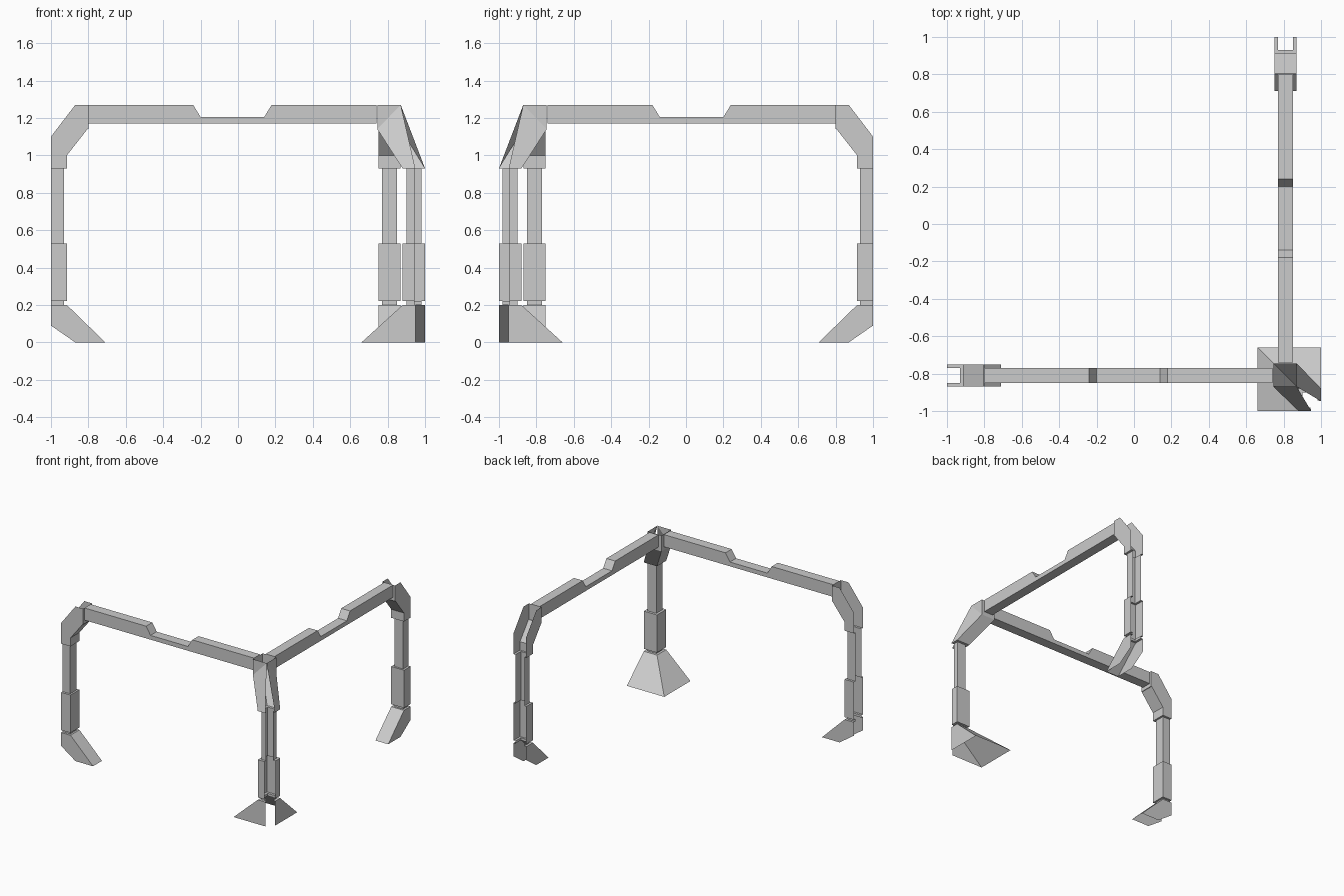
import bpy, bmesh

if "Cube" in bpy.data.objects:
    bpy.data.objects.remove(bpy.data.objects["Cube"])

YC = -0.81  # centre line of the front beam


def make(name, build, swap=False):
    """Create an object; swap reflects it over the y = -x diagonal."""
    bm = bmesh.new()
    build(bm)
    bmesh.ops.remove_doubles(bm, verts=bm.verts, dist=1e-5)
    if swap:
        for v in bm.verts:
            v.co.x, v.co.y = -v.co.y, -v.co.x
    bmesh.ops.recalc_face_normals(bm, faces=bm.faces)
    me = bpy.data.meshes.new(name)
    bm.to_mesh(me)
    bm.free()
    bpy.context.collection.objects.link(bpy.data.objects.new(name, me))


def loft(bm, sections):
    """Skin a stack of open sections and return the vertex rows."""
    rows = [[bm.verts.new(p) for p in s] for s in sections]
    for a, b in zip(rows, rows[1:]):
        for i in range(len(a) - 1):
            bm.faces.new((a[i], a[i + 1], b[i + 1], b[i]))
    return rows


def beam(bm):
    # beam profile with a shallow notch in its top
    prof = [(-0.80, 1.17), (0.74, 1.17), (0.74, 1.27), (0.18, 1.27),
            (0.14, 1.205), (-0.20, 1.205), (-0.24, 1.27), (-0.80, 1.27)]
    rows = loft(bm, [[(x, y, z) for x, z in prof + prof[:1]]
                     for y in (YC - 0.04, YC + 0.04)])
    for r in rows:
        bm.faces.new(r[:-1])


def end_leg(bm):
    # channel open to the outside: outer x, z, inner x, z, half width
    W, N = 0.058, 0.04
    levels = [
        (-0.87, 0.0, -0.71, 0.0, W), (-1, 0.09, -0.812, 0.10, W),
        (-1, 0.20, -0.915, 0.20, W), (-1, 0.20, -0.93, 0.20, N),
        (-1, 0.22, -0.93, 0.22, N), (-1, 0.22, -0.915, 0.22, W),
        (-1, 0.53, -0.915, 0.53, W), (-1, 0.53, -0.93, 0.53, N),
        (-1, 0.93, -0.93, 0.93, N), (-1, 0.93, -0.915, 0.93, W),
        (-1, 1.10, -0.915, 1.00, W), (-0.87, 1.27, -0.805, 1.14, W),
        (-0.80, 1.27, -0.80, 1.14, W)]
    rows = loft(bm, [[(xo, YC - w, zo), (xi, YC - w, zi),
                      (xi, YC + w, zi), (xo, YC + w, zo)]
                     for xo, zo, xi, zi, w in levels])
    bm.faces.new(rows[-1])


def corner_leg(bm):
    # channel slit along its outer corner: inner, outer, slit, z, slit z
    levels = [
        (0.66, 1.0, 0.948, 0, 0), (0.88, 1.0, 0.948, 0.20, 0.20),
        (0.90, 0.98, 0.943, 0.20, 0.20), (0.90, 0.98, 0.943, 0.22, 0.22),
        (0.88, 1.0, 0.943, 0.22, 0.22), (0.88, 1.0, 0.943, 0.53, 0.53),
        (0.90, 0.98, 0.943, 0.53, 0.53), (0.90, 0.98, 0.943, 0.93, 0.93),
        (0.88, 1.0, 0.948, 0.93, 0.93), (0.745, 0.87, 0.87, 1.14, 1.27),
        (0.745, 0.87, 0.87, 1.27, 1.27)]
    loft(bm, [[(s, -o, zs), (i, -o, z), (i, -i, z), (o, -i, z), (o, -s, zs)]
              for i, o, s, z, zs in levels])


# beams and end legs along the front and right sides
for side, swap in (("front", False), ("right", True)):
    make(side + "_beam", beam, swap)
    make(side + "_end_leg", end_leg, swap)
# shared corner leg
make("corner_leg", corner_leg)
